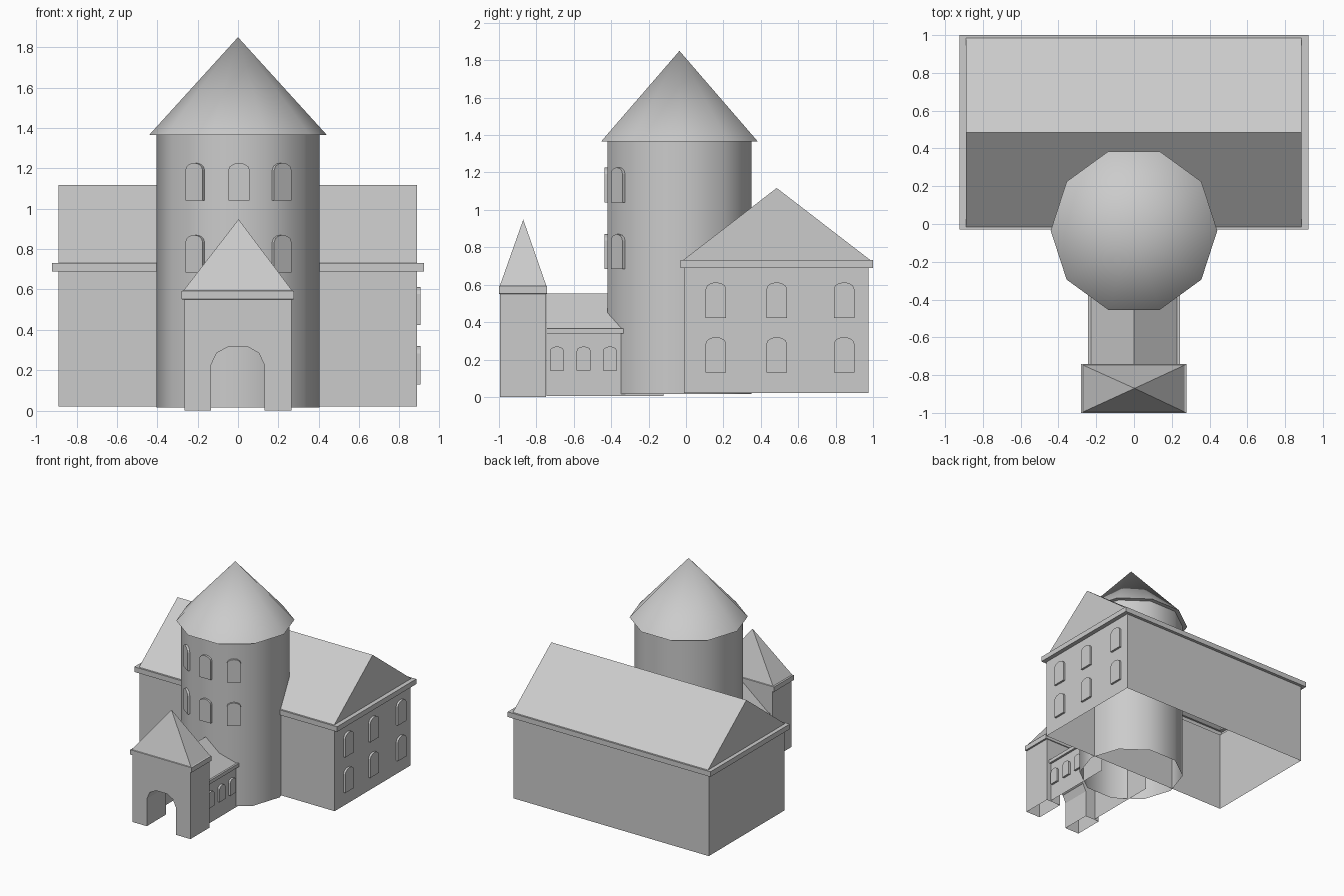
import bpy, bmesh
from math import sin, cos, pi, radians
from mathutils import Matrix, Vector

if "Cube" in bpy.data.objects:
    bpy.data.objects.remove(bpy.data.objects["Cube"])


def finish(name, bm):
    bmesh.ops.remove_doubles(bm, verts=bm.verts[:], dist=1e-5)
    bmesh.ops.recalc_face_normals(bm, faces=bm.faces[:])
    me = bpy.data.meshes.new(name)
    bm.to_mesh(me)
    bm.free()
    ob = bpy.data.objects.new(name, me)
    bpy.context.collection.objects.link(ob)
    return ob


def loft(name, rings):
    """Skin closed rings of points; collapsed points are merged."""
    bm = bmesh.new()
    vs = [[bm.verts.new(p) for p in r] for r in rings]
    n = len(rings[0])
    for a, b in zip(vs, vs[1:]):
        for i in range(n):
            j = (i + 1) % n
            bm.faces.new((a[i], a[j], b[j], b[i]))
    return finish(name, bm)


def rect(x0, x1, y0, y1, z):
    return [(x0, y0, z), (x1, y0, z), (x1, y1, z), (x0, y1, z)]


def decagon(r, z):
    return [(r * cos(i * pi / 5), -0.035 + r * sin(i * pi / 5), z) for i in range(10)]


def smooth(ob):
    bpy.ops.object.select_all(action='DESELECT')
    ob.select_set(True)
    bpy.context.view_layer.objects.active = ob
    bpy.ops.object.shade_smooth_by_angle(angle=radians(40))


def window(name, pos, angle, w, h, depth=0.017):
    """Raised arched panel at pos (bottom centre), facing the given angle."""
    rise = w * 0.33
    prof = [(-w / 2, 0), (w / 2, 0)]
    prof += [(w / 2 * cos(i * pi / 6), h - rise + rise * sin(i * pi / 6)) for i in range(7)]
    out = Vector((cos(angle), sin(angle), 0))
    side = Vector((-sin(angle), cos(angle), 0))
    bm = bmesh.new()
    ring = [[bm.verts.new(Vector(pos) + side * u + Vector((0, 0, v)) + out * d)
             for u, v in prof] for d in (-0.005, depth)]
    n = len(prof)
    bm.faces.new(ring[1])
    for i in range(n):
        j = (i + 1) % n
        bm.faces.new((ring[0][i], ring[0][j], ring[1][j], ring[1][i]))
    return finish(name, bm)


# Main hall: open-bottomed walls, eave band and gabled roof
loft("hall", [
    rect(-0.89, 0.887, -0.01, 0.975, 0.02),
    rect(-0.89, 0.887, -0.01, 0.975, 0.69),
    rect(-0.923, 0.923, -0.03, 1.0, 0.69),
    rect(-0.923, 0.923, -0.03, 1.0, 0.732),
    rect(-0.89, 0.887, -0.015, 0.985, 0.732),
    rect(-0.89, 0.887, 0.485, 0.485, 1.117)])

# Hall windows on the right end
for y in (0.16, 0.485, 0.845):
    for z in (0.13, 0.423):
        window("hall_window", (0.887, y, z), 0, 0.11, 0.19)

# Round tower and conical roof
smooth(loft("tower", [decagon(0.405, 0.015), decagon(0.405, 1.365)]))
smooth(loft("tower_roof", [decagon(0.405, 1.365), decagon(0.441, 1.365), decagon(0, 1.85)]))

# Tower windows on the three front facets
for deg, x, y in ((-90, 0.005, -0.42), (-54, 0.212, -0.357), (-126, -0.208, -0.36)):
    for z in (0.683, 1.04):
        window("tower_window", (x, y, z), radians(deg), 0.105, 0.187)

# Passage between gatehouse and tower: an open-ended profile
half = [(0.225, 0.005), (0.225, 0.338), (0.243, 0.338), (0.243, 0.367), (0.228, 0.367), (0, 0.552)]
prof = half + [(-x, z) for x, z in reversed(half[:-1])]
bm = bmesh.new()
ends = [[bm.verts.new((x, y, z)) for x, z in prof] for y in (-0.745, -0.12)]
for i in range(len(prof) - 1):
    bm.faces.new((ends[0][i], ends[0][i + 1], ends[1][i + 1], ends[1][i]))
finish("passage", bm)
for y in (-0.69, -0.547, -0.407):
    window("passage_window", (0.225, y, 0.14), 0, 0.075, 0.13)

# Gatehouse walls with an arched way through
gate = [(-0.266, 0), (-0.266, 0.55), (0.264, 0.55), (0.264, 0),
        (0.131, 0), (0.131, 0.225), (0.103, 0.285), (0.05, 0.315),
        (-0.05, 0.315), (-0.106, 0.285), (-0.134, 0.225), (-0.134, 0)]
bm = bmesh.new()
ends = [[bm.verts.new((x, y, z)) for x, z in gate] for y in (-0.995, -0.748)]
for e in ends:
    bm.faces.new(e)
for i in range(len(gate)):
    if i in (1, 3, 11):  # top and pillar feet stay open
        continue
    j = (i + 1) % len(gate)
    bm.faces.new((ends[0][i], ends[0][j], ends[1][j], ends[1][i]))
finish("gatehouse_walls", bm)

# Gatehouse eave band and pyramid roof
loft("gatehouse_roof", [
    rect(-0.266, 0.264, -0.995, -0.748, 0.55),
    rect(-0.281, 0.277, -1.0, -0.742, 0.552),
    rect(-0.281, 0.277, -1.0, -0.742, 0.592),
    rect(-0.27, 0.268, -0.995, -0.747, 0.595),
    [(0.003, -0.87, 0.948)] * 4])
